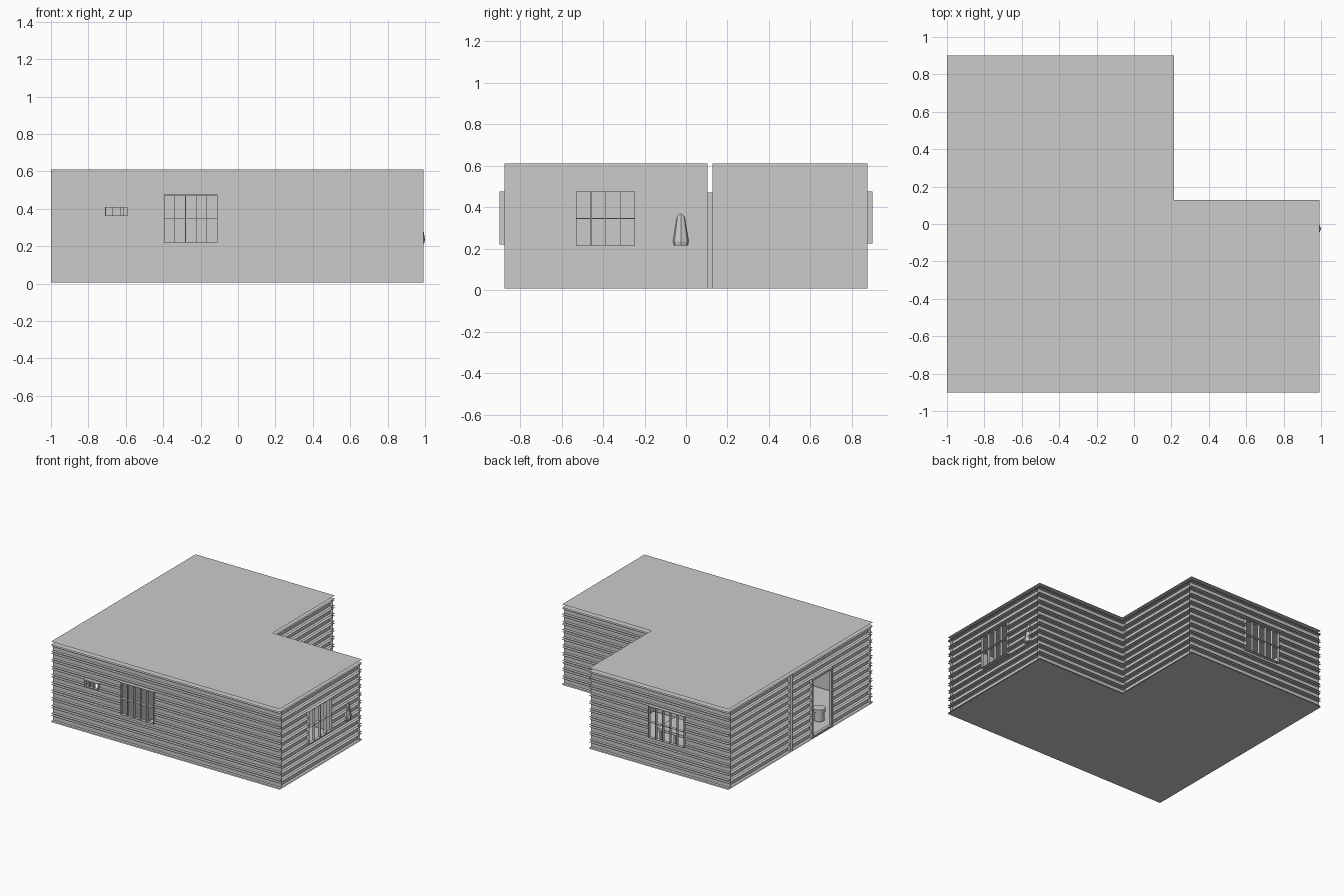
import bpy, bmesh
from mathutils import Vector, Matrix

cube = bpy.data.objects.get("Cube")
if cube:
    bpy.data.objects.remove(cube, do_unlink=True)

grey = bpy.data.materials.new("plain grey")
grey.use_nodes = True
grey.diffuse_color = (0.6, 0.6, 0.6, 1)
grey.node_tree.nodes["Principled BSDF"].inputs["Base Color"].default_value = (0.6, 0.6, 0.6, 1)

WALL_TOP, ROOF = 0.61, 0.635
DEPTH = 0.024          # depth of the siding
LEFT, RIGHT, INNER = -1.0, 0.993, 0.215
FRONT, BACK, MID = -0.9, 0.9, 0.127
COURSES = 10
PITCH = WALL_TOP / COURSES
SLATS = sorted([i * PITCH + 0.008 for i in range(COURSES)] + [(i + 1) * PITCH - 0.01 for i in range(COURSES)])


def finish(name, bm):
    mesh = bpy.data.meshes.new(name)
    bm.to_mesh(mesh)
    bm.free()
    mesh.materials.append(grey)
    obj = bpy.data.objects.new(name, mesh)
    bpy.context.collection.objects.link(obj)


def face(bm, points, normal):
    f = bm.faces.new([bm.verts.new(p) for p in points])
    f.normal_update()
    if f.normal.dot(Vector(normal)) < 0:
        f.normal_flip()


def box(bm, lo, hi):
    lo, hi = Vector(lo), Vector(hi)
    size = [abs(v) for v in hi - lo]
    bmesh.ops.create_cube(bm, size=1, matrix=Matrix.Translation((lo + hi) / 2) @ Matrix.Diagonal((*size, 1)))


def drum(bm, x, y, z0, z1, r0, r1, sides):
    bmesh.ops.create_cone(bm, cap_ends=True, segments=sides, radius1=r0, radius2=r1, depth=z1 - z0,
                          matrix=Matrix.Translation((x, y, (z0 + z1) / 2)))


def place(axis, along, across, z):
    return (along, across, z) if axis == "x" else (across, along, z)


def wall(name, axis, start, end, outer, side, holes=(), slats=SLATS):
    """Flat backing sheet with openings, and thin level slats in front of it."""
    bm = bmesh.new()
    inner = outer - side * DEPTH
    cuts = sorted({start, end, *[h[0] for h in holes], *[h[1] for h in holes]})
    levels = sorted({0.007, WALL_TOP, *[h[2] for h in holes], *[h[3] for h in holes]})

    def is_open(a, z):
        return any(h[0] < a < h[1] and h[2] < z < h[3] for h in holes)

    for a, b in zip(cuts, cuts[1:]):
        for c, d in zip(levels, levels[1:]):
            if not is_open((a + b) / 2, (c + d) / 2):
                face(bm, [place(axis, *p) for p in ((a, inner, c), (b, inner, c), (b, inner, d), (a, inner, d))],
                     place(axis, 0, side, 0))
        for z in slats:
            if not is_open((a + b) / 2, z):
                face(bm, [place(axis, *p) for p in ((a, inner, z), (b, inner, z), (b, outer, z), (a, outer, z))],
                     (0, 0, 1))
    finish(name, bm)


def window(name, axis, hole, outer, side, columns, rows, bar=0.003):
    """Frame and glazing bars filling one opening."""
    bm = bmesh.new()
    a, b, c, d = hole
    inner = outer - side * DEPTH
    for i in range(columns + 1):
        p = a + (b - a - bar) * i / columns
        box(bm, place(axis, p, inner, c), place(axis, p + bar, outer, d))
    for j in range(rows + 1):
        z = c + (d - c - bar) * j / rows
        box(bm, place(axis, a, inner, z), place(axis, b, outer, z + bar))
    finish(name, bm)


# Floor, ceiling and flat roof
outline = [(LEFT, FRONT), (RIGHT, FRONT), (RIGHT, MID), (INNER, MID), (INNER, BACK), (LEFT, BACK)]
for name, z, up in (("floor", 0, -1), ("ceiling", WALL_TOP, -1), ("roof", ROOF, 1)):
    bm = bmesh.new()
    face(bm, [(x, y, z) for x, y in outline], (0, 0, up))
    finish(name, bm)

# Outer walls
front_hole = (-0.395, -0.11, 0.22, 0.475)
vent_hole = (-0.71, -0.59, 0.36, 0.41)
right_hole = (-0.53, -0.245, 0.215, 0.475)
back_hole = (-0.61, -0.3, 0.225, 0.475)
door_hole = (-0.4, -0.145, 0.007, 0.47)
wall("front_wall", "x", LEFT, RIGHT, FRONT, -1, (front_hole, vent_hole))
wall("back_wall", "x", LEFT, INNER, BACK, 1, (back_hole,))
wall("recess_wall", "x", INNER - DEPTH, RIGHT, MID, 1)
wall("right_wall", "y", FRONT + DEPTH, MID - DEPTH, RIGHT, 1, (right_hole,))
wall("wing_wall", "y", MID, BACK - DEPTH, INNER, 1)
wall("left_front_wall", "y", FRONT + DEPTH, MID - DEPTH, LEFT, -1, (door_hole,))
wall("left_back_wall", "y", MID, BACK - DEPTH, LEFT, -1)

# Hollow partition with a doorway, and a cross wall in the front room
passage = (-0.85, -0.6, 0.007, 0.47)
for name, y, side in (("partition_front", MID - DEPTH * 2, -1), ("partition_back", MID + DEPTH, 1)):
    wall(name, "x", LEFT, INNER - DEPTH, y, side, (passage,), slats=())
wall("cross_wall", "y", FRONT + DEPTH, MID - DEPTH, -0.45, -1, slats=())

# Windows and door frames
window("front_window", "x", front_hole, FRONT, -1, 5, 2)
window("front_vent", "x", vent_hole, FRONT, -1, 3, 1)
window("right_window", "y", right_hole, RIGHT, 1, 4, 2)
window("back_window", "x", back_hole, BACK, 1, 5, 2)
window("door_frame", "y", door_hole, LEFT, -1, 1, 1, 0.014)
window("passage_frame", "x", passage, MID, 1, 1, 1, 0.014)

# Wall lamp: tapered eight-sided shade with a small cap
bm = bmesh.new()
for z0, z1, r0, r1 in ((0.215, 0.235, 0.038, 0.043), (0.235, 0.35, 0.043, 0.024), (0.35, 0.37, 0.024, 0.01)):
    drum(bm, 0.957, -0.025, z0, z1, r0, r1, 8)
finish("wall_lamp", bm)

# Round stool inside the door
bm = bmesh.new()
for z0, z1, r in ((0.008, 0.08, 0.038), (0.08, 0.105, 0.046)):
    drum(bm, -0.86, -0.43, z0, z1, r, r, 16)
finish("stool", bm)

# Table in the back room
bm = bmesh.new()
box(bm, (-0.65, 0.5, 0.2), (-0.25, 0.72, 0.22))
for x in (-0.64, -0.28):
    for y in (0.51, 0.69):
        box(bm, (x, y, 0.008), (x + 0.02, y + 0.02, 0.2))
finish("table", bm)
